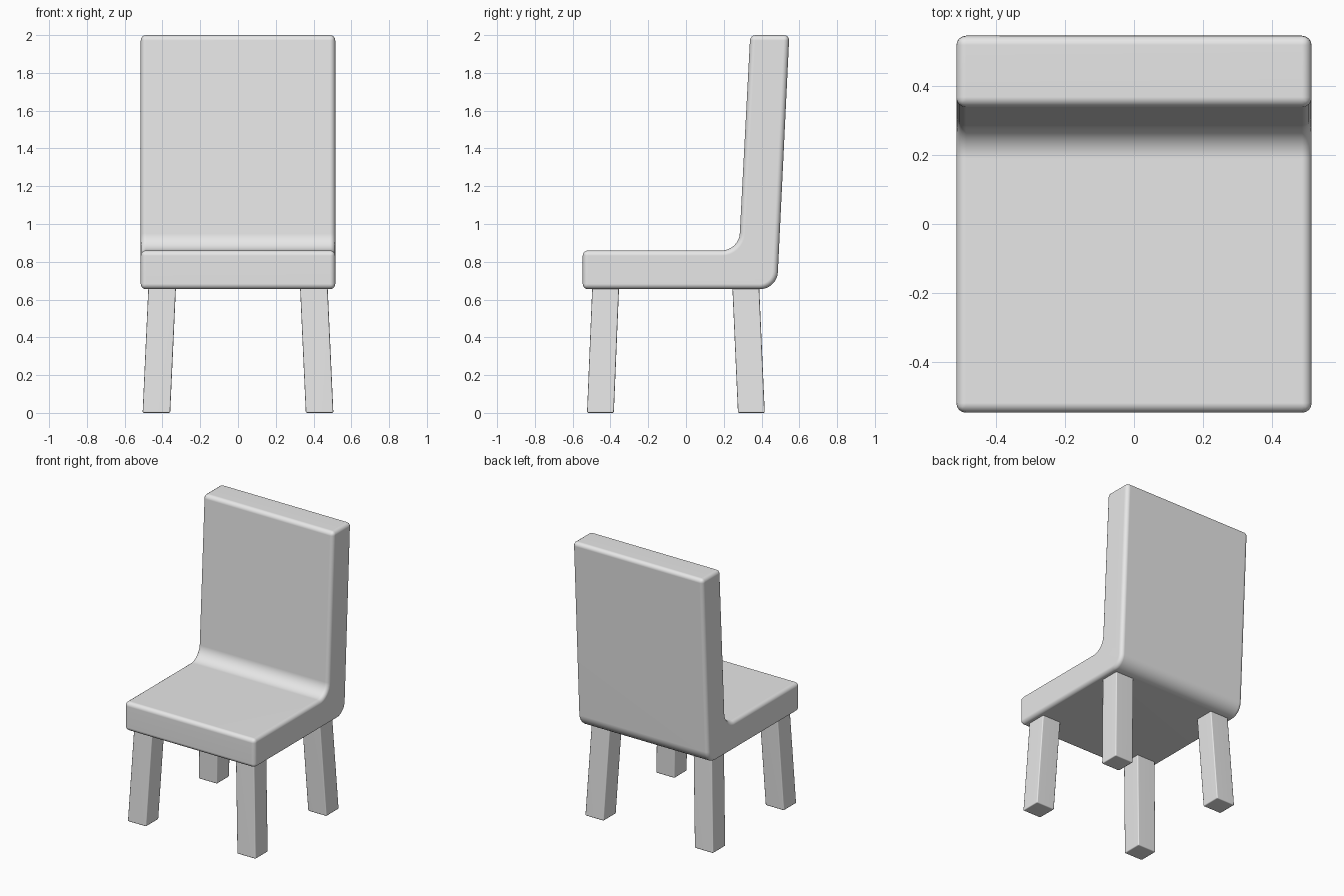
import bpy, bmesh
from math import radians

if "Cube" in bpy.data.objects:
    bpy.data.objects.remove(bpy.data.objects["Cube"], do_unlink=True)

# Single plain grey material
grey = bpy.data.materials.new("plain_grey")
grey.use_nodes = True
colour = (0.8, 0.8, 0.8, 1)
grey.diffuse_color = colour
grey.node_tree.nodes["Principled BSDF"].inputs["Base Color"].default_value = colour


def round_sharp_edges(bm, width, segments):
    bmesh.ops.recalc_face_normals(bm, faces=bm.faces)
    sharp = [e for e in bm.edges if e.calc_face_angle(0) > radians(40)]
    bmesh.ops.bevel(bm, geom=sharp, offset=width, segments=segments,
                    profile=0.5, affect='EDGES', clamp_overlap=True)


def finish(bm, name):
    mesh = bpy.data.meshes.new(name)
    bm.to_mesh(mesh)
    bm.free()
    mesh.materials.append(grey)
    mesh.shade_smooth()
    obj = bpy.data.objects.new(name, mesh)
    bpy.context.collection.objects.link(obj)
    # Keep the broad faces flat and the rounding on the edges
    obj.modifiers.new("flat_faces", 'WEIGHTED_NORMAL')
    return obj


# Seat and backrest: one L-shaped side profile, extruded across
half_width = 0.515
outer, inner = (0.482, 0.655), (0.28, 0.86)
profile = [(-0.547, 0.655), outer, (0.547, 2.0), (0.34, 2.0), inner, (-0.547, 0.86)]
bm = bmesh.new()
side = bm.faces.new([bm.verts.new((-half_width, y, z)) for y, z in profile])
extruded = bmesh.ops.extrude_face_region(bm, geom=[side])
bmesh.ops.translate(bm, vec=(2 * half_width, 0, 0),
                    verts=[v for v in extruded["geom"] if isinstance(v, bmesh.types.BMVert)])
bmesh.ops.recalc_face_normals(bm, faces=bm.faces)


def at_corner(edge, corner):
    return all(abs(v.co.y - corner[0]) + abs(v.co.z - corner[1]) < 1e-4 for v in edge.verts)


# Large bends where the seat meets the backrest
bends = [e for e in bm.edges if at_corner(e, outer) or at_corner(e, inner)]
bmesh.ops.bevel(bm, geom=bends, offset=0.09, segments=8, profile=0.5, affect='EDGES')
round_sharp_edges(bm, 0.028, 4)
finish(bm, "seat_and_backrest")


# Legs: square posts splayed outward towards the floor
def leg(name, side, top_y, foot_y):
    bm = bmesh.new()
    bmesh.ops.create_cube(bm, size=1)
    for v in bm.verts:
        top = v.co.z > 0
        x, y = (0.4, top_y) if top else (0.432, foot_y)
        v.co = (side * x + v.co.x * 0.146, y + v.co.y * 0.142, 0.7 if top else 0)
    round_sharp_edges(bm, 0.007, 2)
    finish(bm, name)


for side, label in ((1, "left"), (-1, "right")):
    leg("front_leg_" + label, side, -0.424, -0.453)
    leg("back_leg_" + label, side, 0.315, 0.346)
